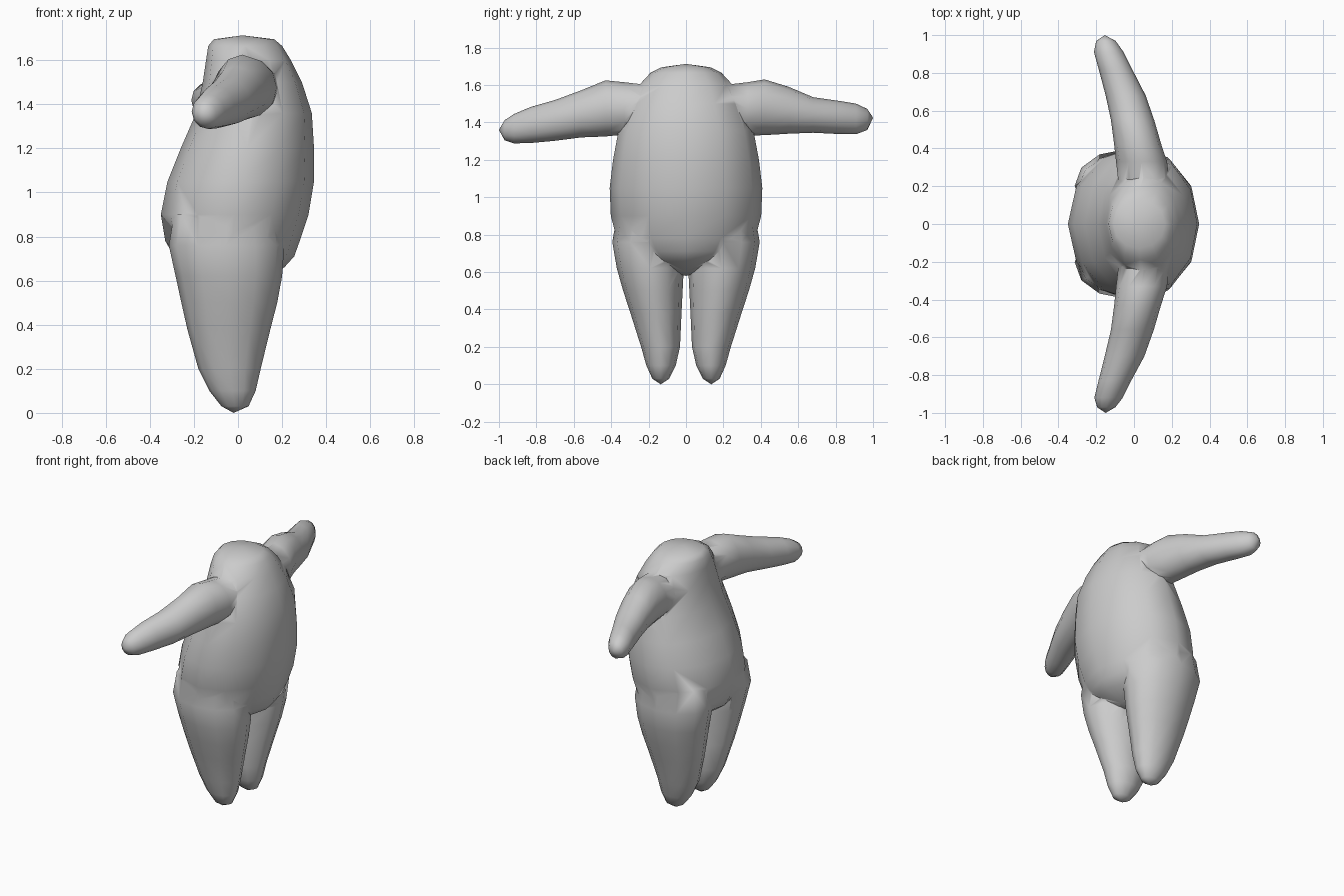
import bpy, bmesh, math
from mathutils import Vector

SIDES = 12


def loft(name, rings, tips, place):
    """Skin oval rings (pos, a0, a1, b0, b1) and close both ends with a tip point."""
    bm = bmesh.new()
    loops = []
    for pos, a0, a1, b0, b1 in rings:
        loop = []
        for i in range(SIDES):
            t = 2 * math.pi * i / SIDES
            a = (a0 + a1) / 2 + (a1 - a0) / 2 * math.cos(t)
            b = (b0 + b1) / 2 + (b1 - b0) / 2 * math.sin(t)
            loop.append(bm.verts.new(place(pos, a, b)))
        loops.append(loop)
    for lower, upper in zip(loops, loops[1:]):
        for i in range(SIDES):
            j = (i + 1) % SIDES
            bm.faces.new((lower[i], lower[j], upper[j], upper[i]))
    for loop, tip in ((loops[0], tips[0]), (loops[-1], tips[1])):
        v = bm.verts.new(place(*tip))
        for i in range(SIDES):
            bm.faces.new((loop[i], loop[(i + 1) % SIDES], v))
    bmesh.ops.recalc_face_normals(bm, faces=bm.faces[:])
    mesh = bpy.data.meshes.new(name)
    bm.to_mesh(mesh)
    bm.free()
    ob = bpy.data.objects.new(name, mesh)
    bpy.context.collection.objects.link(ob)
    return ob


def upright(z, x, y):
    return Vector((x, y, z))


# Torso: z, back x, belly x, half width
torso = [(0.60, -0.12, 0.10, 0.10), (0.66, -0.22, 0.21, 0.23),
         (0.71, -0.29, 0.255, 0.31), (0.78, -0.33, 0.28, 0.37),
         (0.90, -0.35, 0.32, 0.402), (1.05, -0.32, 0.345, 0.408),
         (1.20, -0.26, 0.345, 0.39), (1.36, -0.19, 0.335, 0.36),
         (1.50, -0.16, 0.29, 0.305), (1.60, -0.145, 0.24, 0.25),
         (1.665, -0.135, 0.20, 0.19), (1.695, -0.11, 0.165, 0.13)]
body = loft("body", [(z, a, b, -h, h) for z, a, b, h in torso],
            [(0.58, -0.01, 0), (1.713, 0.02, 0)], upright)

# Legs: z, back x, front x, inner y, outer y
leg = [(0.03, -0.075, 0.048, 0.09, 0.18), (0.10, -0.13, 0.08, 0.055, 0.212),
       (0.20, -0.18, 0.103, 0.032, 0.24), (0.38, -0.23, 0.147, 0.024, 0.297),
       (0.50, -0.257, 0.178, 0.018, 0.336), (0.62, -0.283, 0.20, 0.012, 0.37),
       (0.76, -0.314, 0.21, 0.01, 0.394), (0.90, -0.29, 0.19, 0.04, 0.37)]
parts = []
for name, s in (("left_leg", 1), ("right_leg", -1)):
    parts.append(loft(name, leg, [(0.0, -0.02, 0.135), (1.0, -0.05, 0.2)],
                      lambda z, x, y, s=s: Vector((x, s * y, z))))

# Arms: distance out, x range, z range (the two hang slightly differently)
arms = {
    "left_arm": (1, [(0.20, -0.08, 0.19, 1.34, 1.60), (0.33, -0.095, 0.175, 1.33, 1.615),
                     (0.42, -0.105, 0.145, 1.332, 1.63), (0.55, -0.122, 0.107, 1.34, 1.59),
                     (0.68, -0.15, 0.062, 1.345, 1.535), (0.82, -0.187, -0.01, 1.338, 1.515),
                     (0.91, -0.212, -0.055, 1.337, 1.50), (0.97, -0.20, -0.098, 1.36, 1.472)],
                 (1.0, -0.155, 1.425)),
    "right_arm": (-1, [(0.20, -0.08, 0.19, 1.34, 1.60), (0.33, -0.095, 0.175, 1.335, 1.615),
                       (0.43, -0.105, 0.143, 1.325, 1.625), (0.56, -0.122, 0.105, 1.32, 1.572),
                       (0.70, -0.155, 0.055, 1.302, 1.52), (0.83, -0.188, -0.015, 1.29, 1.483),
                       (0.92, -0.21, -0.06, 1.288, 1.445), (0.97, -0.195, -0.098, 1.305, 1.412)],
                  (1.0, -0.15, 1.36)),
}
for name, (s, rings, tip) in arms.items():
    parts.append(loft(name, rings, [(0.1, 0.05, 1.47), tip],
                      lambda d, x, z, s=s: Vector((x, s * d, z))))

# Fuse limbs and torso into one skin
bpy.context.view_layer.objects.active = body
for part in parts:
    mod = body.modifiers.new("join_" + part.name, "BOOLEAN")
    mod.operation = "UNION"
    mod.solver = "EXACT"
    mod.object = part
    bpy.ops.object.modifier_apply(modifier=mod.name)
    bpy.data.objects.remove(part)

bpy.ops.object.select_all(action="DESELECT")
body.select_set(True)
bpy.ops.object.shade_smooth_by_angle(angle=math.radians(65))
